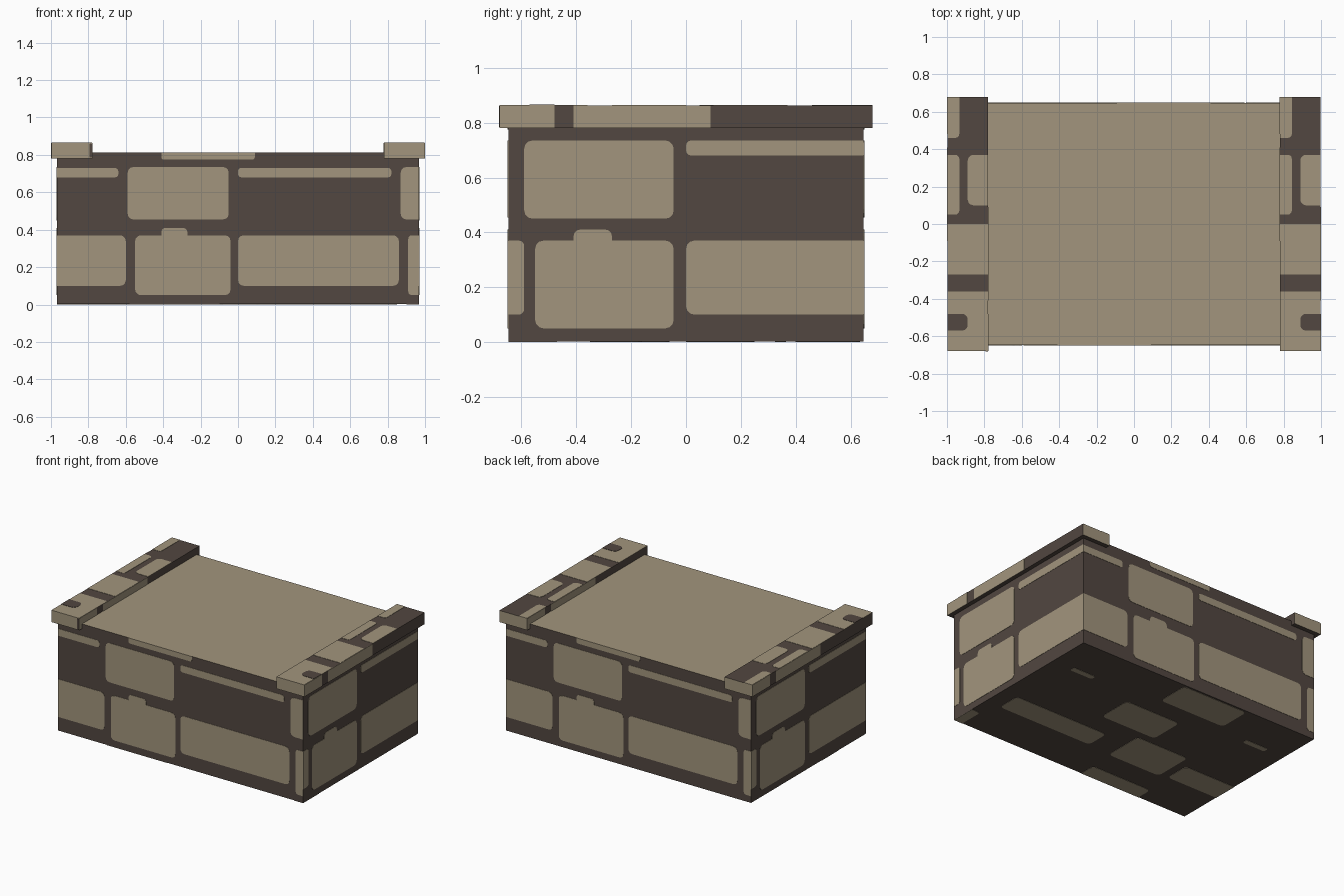
import bpy, bmesh, math
from mathutils import Matrix, Vector

old = bpy.data.objects.get("Cube")
if old:
    bpy.data.objects.remove(old, do_unlink=True)


def material(name, rgb):
    m = bpy.data.materials.new(name)
    m.use_nodes = True
    m.diffuse_color = (*rgb, 1)
    m.node_tree.nodes["Principled BSDF"].inputs["Base Color"].default_value = (*rgb, 1)
    return m


MORTAR = material("dark_mortar", (0.084, 0.063, 0.052))
STONE = material("tan_stone", (0.361, 0.301, 0.205))
TURN = Matrix.Rotation(math.pi, 4, "Z")
THICK = 0.002


def finish(bm, name):
    bmesh.ops.recalc_face_normals(bm, faces=bm.faces)
    mesh = bpy.data.meshes.new(name)
    bm.to_mesh(mesh)
    bm.free()
    mesh.materials.append(MORTAR)
    mesh.materials.append(STONE)
    ob = bpy.data.objects.new(name, mesh)
    bpy.context.collection.objects.link(ob)


def box(name, x, y, z, is_stone):
    bm = bmesh.new()
    bmesh.ops.create_cube(bm, size=1)
    for v in bm.verts:
        v.co = [(b - a) * c + (a + b) / 2 for c, (a, b) in zip(v.co, (x, y, z))]
    bm.normal_update()
    for f in bm.faces:
        f.material_index = int(is_stone(f.normal))
    finish(bm, name)


def frame(origin, u, v):
    """Matrix that lays a flat u, v pattern on a wall."""
    u, v = Vector(u), Vector(v)
    m = Matrix((u, v, u.cross(v))).transposed().to_4x4()
    m.translation = Vector(origin)
    return m


def outline(u0, u1, v0, v1, ulim, vlim):
    """Rectangle with rounded corners, kept square along the wall's edges."""
    r = min(0.03, (u1 - u0) / 3, (v1 - v0) / 3)
    pts = []
    corners = [(u0, v0, 1, 1), (u1, v0, -1, 1), (u1, v1, -1, -1), (u0, v1, 1, -1)]
    for i, (u, v, su, sv) in enumerate(corners):
        if abs(u) >= ulim or abs(v) >= vlim:
            pts.append((u, v))
            continue
        for k in range(4):
            a = math.pi * (1 + i / 2 + k / 6)
            pts.append((u + su * r + r * math.cos(a), v + sv * r + r * math.sin(a)))
    return pts


def plates(name, mat, rects, ulim, vlim, stone=1, depth=THICK):
    bm = bmesh.new()
    for rect in rects:
        pts = outline(*rect, ulim, vlim)
        low = [bm.verts.new(mat @ Vector((u, v, 0))) for u, v in pts]
        high = [bm.verts.new(mat @ Vector((u, v, depth))) for u, v in pts]
        n = len(pts)
        bm.faces.new(low[::-1])
        bm.faces.new(high)
        for i in range(n):
            j = (i + 1) % n
            bm.faces.new((low[i], low[j], high[j], high[i]))
    for f in bm.faces:
        f.material_index = stone
    finish(bm, name)


# Main block and the two raised end caps
X, Y, TOP = 0.968, 0.648, 0.813
CAP_Y, CAP_LOW, CAP_TOP = 0.68, 0.78, 0.863
box("block", (-X, X), (-Y, Y), (THICK, TOP), lambda n: n.z > 0.5)
for side, s in (("left", 1), ("right", -1)):
    box(side + "_cap", sorted((s * 0.78, s * 0.998)), (-CAP_Y, CAP_Y),
        (CAP_LOW, CAP_TOP), lambda n: abs(n.y) > 0.5)

# Stones on the long walls
long_stones = [
    (-X, -0.6, 0.10, 0.37), (-0.55, -0.04, 0.05, 0.37), (-0.41, -0.27, 0.34, 0.41),
    (0, 0.86, 0.10, 0.37), (0.91, X, 0.05, 0.37),
    (-X, -0.64, 0.68, 0.73), (-0.59, -0.05, 0.455, 0.735),
    (0, 0.82, 0.68, 0.73), (0.87, X, 0.455, 0.735), (-0.41, 0.09, 0.775, TOP),
]
front = frame((0, -Y, 0), (1, 0, 0), (0, 0, 1))
plates("front_stones", front, long_stones, X, TOP)
plates("back_stones", TURN @ front, long_stones, X, TOP)

# Stones on the short walls
short_stones = [
    (-Y, -0.59, 0.10, 0.37), (-0.55, -0.045, 0.05, 0.37), (-0.41, -0.27, 0.34, 0.41),
    (0, Y, 0.10, 0.37), (-0.59, -0.045, 0.45, 0.735), (0, Y, 0.68, 0.735),
]
end = frame((X, 0, 0), (0, 1, 0), (0, 0, 1))
plates("left_end_stones", end, short_stones, Y, TOP)
plates("right_end_stones", TURN @ end, short_stones, Y, TOP)

# Stones on the underside, where v runs toward the front
bottom_stones = [
    (0.63, 0.81, -0.365, -0.325), (-0.82, -0.64, -0.365, -0.325),
    (0.10, 0.85, 0.16, 0.33), (-0.17, 0.27, -0.25, 0), (-0.41, 0.11, -0.635, -0.40),
    (-0.50, -0.08, 0.06, 0.35), (-X, -0.56, 0.15, 0.33),
    (-0.58, -0.10, 0.53, Y), (0.90, X, 0.47, Y),
]
under = frame((0, 0, THICK), (1, 0, 0), (0, -1, 0))
plates("underside_stones", under, bottom_stones, X, Y)

# Stones on the cap sides, outer and inner
cap_stones = [(-CAP_Y, -0.48, CAP_LOW, CAP_TOP), (-0.41, 0.09, CAP_LOW, CAP_TOP)]
for label, x in (("outer", 0.998), ("inner", -0.78)):
    wall = frame((x, 0, 0), (0, 1, 0), (0, 0, 1))
    plates(label + "_cap_stones_a", wall, cap_stones, CAP_Y, CAP_LOW)
    plates(label + "_cap_stones_b", TURN @ wall, cap_stones, CAP_Y, CAP_LOW)

# Stones on the cap tops, with a dark notch near the front
W = 0.109
cap_top_stones = [
    (-W, W, -CAP_Y, -0.36), (-W, W, -0.27, 0), (-W, -0.045, 0.05, 0.37),
    (0, W, 0.10, 0.37), (-W, -0.045, 0.46, CAP_Y),
]
for side, s in (("left", 1), ("right", -1)):
    top = frame((s * 0.889, 0, CAP_TOP), (1, 0, 0), (0, 1, 0))
    plates(side + "_cap_top_stones", top, cap_top_stones, W, CAP_Y)
    notch = (0, W, -0.57, -0.48) if s > 0 else (-W, 0, -0.57, -0.48)
    plates(side + "_cap_notch", top, [notch], W, CAP_Y, 0, 2 * THICK)

# Dark inner edge on the front of the right cap
edge = frame((0, -CAP_Y, 0), (1, 0, 0), (0, 0, 1))
plates("cap_edge", edge, [(-0.795, -0.78, 0.785, 0.86)], X, CAP_TOP, 0)
